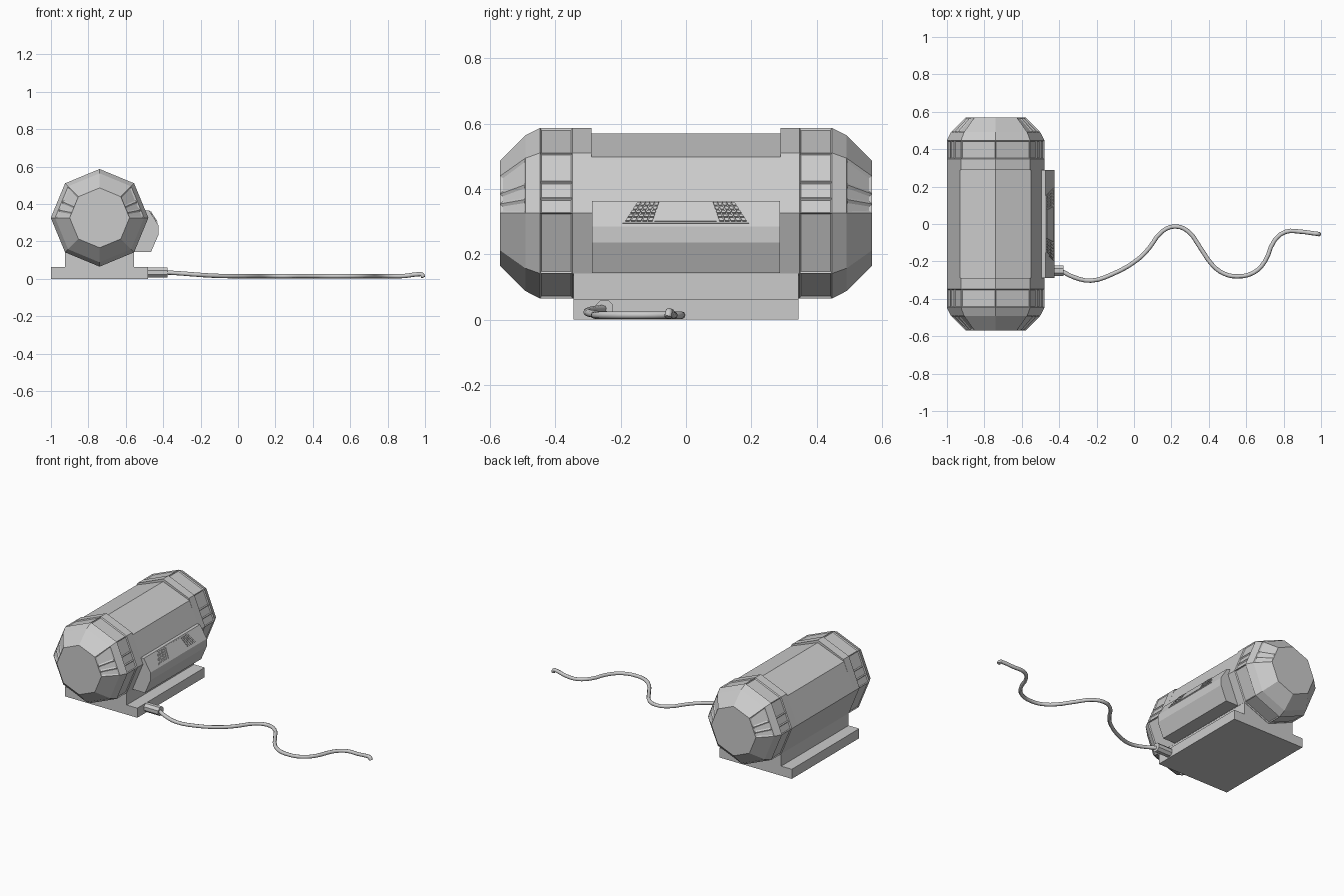
import bpy, bmesh, math
from mathutils import Vector

if "Cube" in bpy.data.objects:
    bpy.data.objects.remove(bpy.data.objects["Cube"])

CX, CZ, R = -0.74, 0.326, 0.261


def finish(name, bm):
    bmesh.ops.recalc_face_normals(bm, faces=bm.faces[:])
    me = bpy.data.meshes.new(name)
    bm.to_mesh(me)
    bm.free()
    ob = bpy.data.objects.new(name, me)
    bpy.context.collection.objects.link(ob)
    return ob


def loft(bm, rings):
    """Join equal-length rings of points, closing both ends; returns bands of faces."""
    vr = [[bm.verts.new(p) for p in ring] for ring in rings]
    n = len(vr[0])
    bands = [[bm.faces.new((a[i], a[(i + 1) % n], b[(i + 1) % n], b[i])) for i in range(n)]
             for a, b in zip(vr, vr[1:])]
    bm.faces.new(vr[0])
    bm.faces.new(vr[-1])
    return bands


def extrude_y(name, profile, y0, y1):
    bm = bmesh.new()
    loft(bm, [[(x, y, z) for x, z in profile] for y in (y0, y1)])
    return finish(name, bm)


def rect(x0, x1, z0, z1):
    return [(x0, z0), (x1, z0), (x1, z1), (x0, z1)]


# Octagon with corners on the axes; the upper side faces are split in three for slots
octagon = [Vector((math.cos(k * math.pi / 4), math.sin(k * math.pi / 4))) for k in range(8)]
cap_outline, slot_ids = [], []
for k in range(8):
    a, b = octagon[k], octagon[(k + 1) % 8]
    cuts = {0: (0, 0.25, 0.52), 3: (0, 0.48, 0.75)}.get(k, (0,))
    for t in cuts:
        if len(cuts) > 1:
            slot_ids.append(len(cap_outline))
        cap_outline.append(a.lerp(b, t))

# Middle of the barrel, top two faces lowered
mid = [(CX + p.x * R, CZ + p.y * R) for p in octagon]
mid[1], mid[2], mid[3] = (CX + 0.189, 0.498), (CX, 0.57), (CX - 0.189, 0.498)
extrude_y("barrel_middle", mid, -0.30, 0.30)

# End caps with recessed panels and slots
for side, label in ((-1, "front"), (1, "back")):
    bm = bmesh.new()
    stations = [(0.29, R), (0.347, R), (0.447, R), (0.492, 0.238), (0.57, 0.16)]
    bands = loft(bm, [[(CX + p.x * r, side * y, CZ + p.y * r) for p in cap_outline]
                      for y, r in stations])
    bmesh.ops.recalc_face_normals(bm, faces=bm.faces[:])
    bmesh.ops.inset_individual(bm, faces=bands[1], thickness=0.007, depth=-0.006)
    bmesh.ops.inset_individual(bm, faces=[bands[3][i] for i in slot_ids],
                               thickness=0.012, depth=-0.005)
    finish(label + "_end_cap", bm)

# Stand
extrude_y("base_slab", rect(-1.0, -0.48, 0, 0.062), -0.345, 0.345)
extrude_y("pedestal", rect(-0.924, -0.556, 0.05, 0.141), -0.345, 0.345)

# Control console on the right side
low, high = Vector((-0.425, 0, 0.285)), Vector((-0.474, 0, 0.364))
extrude_y("console", [(-0.6, 0.143), (-0.465, 0.143), (-0.425, 0.236), (low.x, low.z),
                      (high.x, high.z), (-0.6, 0.364)], -0.288, 0.288)

# Panel, screen and keys lie on the sloped console face
up = (high - low).normalized()
out = Vector((up.z, 0, -up.x))


def on_slope(y, v, h):
    return low + up * v + out * h + Vector((0, y, 0))


def slab(bm, corners, h0, h1):
    loft(bm, [[on_slope(y, v, h) for y, v in corners] for h in (h0, h1)])


bm = bmesh.new()
slab(bm, [(-0.195, 0.012), (0.193, 0.012), (0.15, 0.091), (-0.152, 0.091)], -0.002, 0.002)
finish("control_panel", bm)
bm = bmesh.new()
slab(bm, [(-0.096, 0.017), (0.094, 0.017), (0.074, 0.086), (-0.076, 0.086)], 0, 0.005)
finish("screen", bm)

bm = bmesh.new()
COLS, ROWS = 5, 5
for s in (-1, 1):
    def key_pt(c, r):
        t = r / ROWS
        inner, outer = 0.101 - 0.02 * t, 0.189 - 0.04 * t
        return s * (inner + (outer - inner) * c / COLS), 0.016 + 0.071 * t
    for c in range(COLS):
        for r in range(ROWS):
            slab(bm, [key_pt(c + i, r + j) for i, j in
                      ((0.12, 0.14), (0.88, 0.14), (0.88, 0.86), (0.12, 0.86))], 0, 0.006)
finish("keys", bm)

# Cable plug
bm = bmesh.new()
loft(bm, [[(x, -0.25 + r * math.cos(k * math.pi / 4 + math.pi / 8),
            0.034 + r * math.sin(k * math.pi / 4 + math.pi / 8)) for k in range(8)]
          for x, r in ((-0.49, 0.029), (-0.378, 0.029))])
finish("cable_plug", bm)

# Cable winding along the ground, with a hooked end
path = [(-0.39, -0.25, 0.034), (-0.32, -0.285, 0.03), (-0.23, -0.303, 0.023),
        (-0.12, -0.27, 0.016), (0.02, -0.19, 0.014), (0.08, -0.13, 0.014),
        (0.15, -0.04, 0.014), (0.22, -0.013, 0.014), (0.29, -0.04, 0.014),
        (0.35, -0.12, 0.014), (0.42, -0.22, 0.014), (0.48, -0.265, 0.014),
        (0.55, -0.28, 0.014), (0.64, -0.26, 0.014), (0.70, -0.20, 0.014),
        (0.75, -0.09, 0.014), (0.81, -0.042, 0.014), (0.89, -0.041, 0.015),
        (0.96, -0.05, 0.024), (0.984, -0.053, 0.022), (0.99, -0.055, 0.008)]
cu = bpy.data.curves.new("cable", 'CURVE')
cu.dimensions = '3D'
cu.bevel_depth = 0.0115
cu.bevel_resolution = 2
cu.resolution_u = 3
cu.use_fill_caps = True
sp = cu.splines.new('BEZIER')
sp.bezier_points.add(len(path) - 1)
for bp, p in zip(sp.bezier_points, path):
    bp.co = p
    bp.handle_left_type = bp.handle_right_type = 'AUTO'
cable = bpy.data.objects.new("cable", cu)
bpy.context.collection.objects.link(cable)
